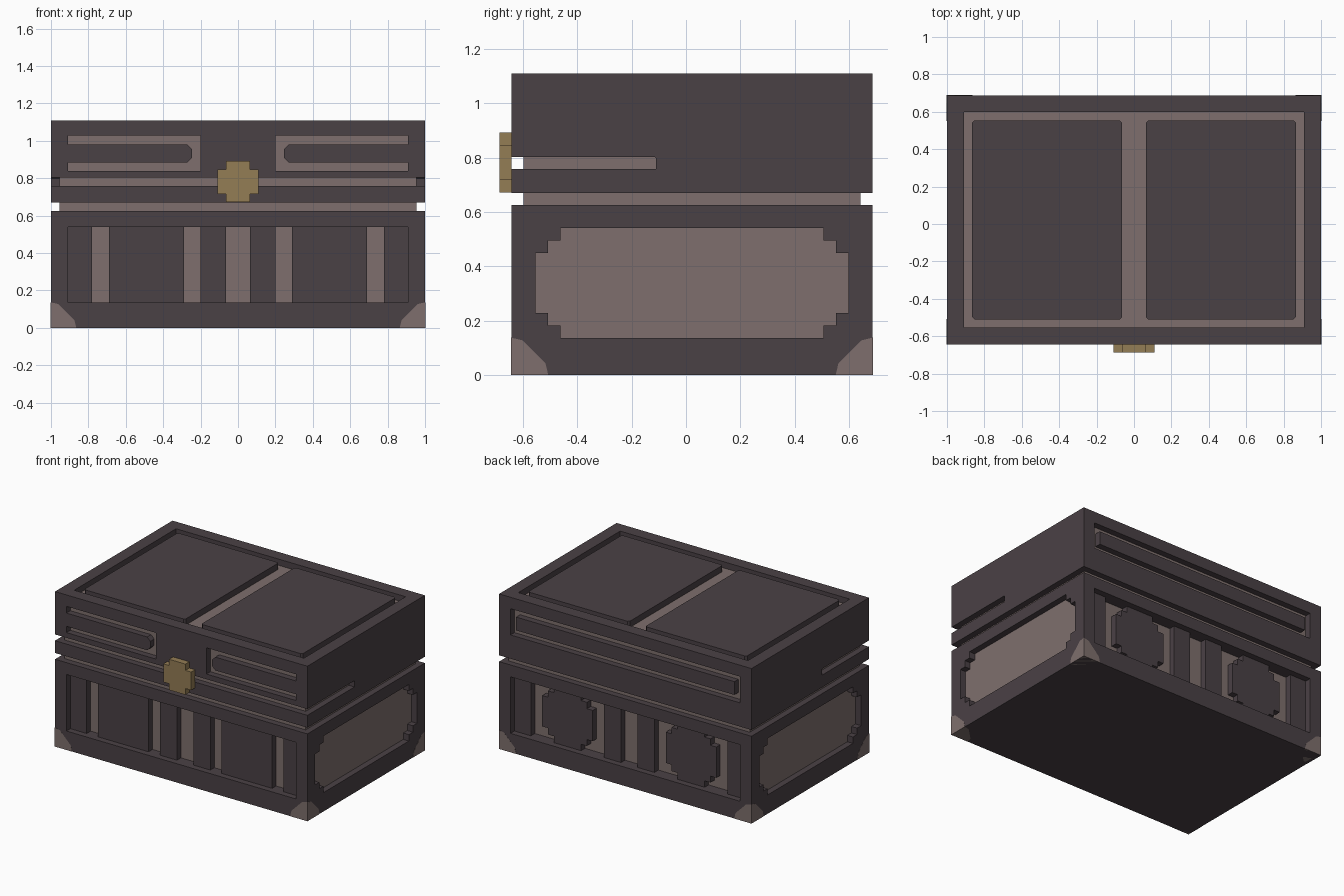
import bpy, bmesh

cube = bpy.data.objects.get("Cube")
if cube:
    bpy.data.objects.remove(cube, do_unlink=True)


def material(name, r, g, b):
    m = bpy.data.materials.new(name)
    m.use_nodes = True
    m.diffuse_color = (r, g, b, 1)
    m.node_tree.nodes["Principled BSDF"].inputs["Base Color"].default_value = (r, g, b, 1)
    return m


DARK = material("dark_wood", 0.0685, 0.0529, 0.0595)
LIGHT = material("light_wood", 0.209, 0.159, 0.153)
GOLD = material("dull_gold", 0.296, 0.205, 0.091)

# Overall sizes: D is the depth of one carved layer
D = 0.0445
X, Y0, Y1 = 1.0, -0.643, 0.687
BASE, LID, TOP = 0.625, 0.67, 1.11


def add_object(name, bm, mat):
    bmesh.ops.recalc_face_normals(bm, faces=bm.faces)
    me = bpy.data.meshes.new(name)
    bm.to_mesh(me)
    bm.free()
    me.materials.append(mat)
    ob = bpy.data.objects.new(name, me)
    bpy.context.scene.collection.objects.link(ob)
    return ob


def prism(name, mat, axis, d0, d1, *loops):
    """Plate from d0 to d1 along an axis; the first loop is the outline, the rest are holes."""
    place = {"x": lambda a, b, d: (d, a, b),
             "y": lambda a, b, d: (a, d, b),
             "z": lambda a, b, d: (a, b, d)}[axis]
    bm = bmesh.new()
    for loop in loops:
        vs = [bm.verts.new(place(a, b, d0)) for a, b in loop]
        for i, v in enumerate(vs):
            bm.edges.new((v, vs[(i + 1) % len(vs)]))
    bmesh.ops.triangle_fill(bm, use_beauty=True, edges=bm.edges[:])
    ext = bmesh.ops.extrude_face_region(bm, geom=bm.faces[:])
    moved = [g for g in ext["geom"] if isinstance(g, bmesh.types.BMVert)]
    bmesh.ops.translate(bm, verts=moved, vec=place(0, 0, d1 - d0))
    return add_object(name, bm, mat)


def rect(a0, a1, b0, b1):
    return [(a0, b0), (a1, b0), (a1, b1), (a0, b1)]


def stepped(a0, a1, b0, b1, steps=2, s=0.046):
    """Rectangle whose corners are cut in square steps."""
    q = []
    for i in range(steps + 1):
        q.append((i * s, (steps - i) * s))
        if i < steps:
            q.append(((i + 1) * s, (steps - i) * s))
    return ([(a0 + u, b0 + v) for u, v in q]
            + [(a1 - u, b0 + v) for u, v in reversed(q)]
            + [(a1 - u, b1 - v) for u, v in q]
            + [(a0 + u, b1 - v) for u, v in reversed(q)])


def chamfered(a0, a1, b0, b1, c):
    return [(a0 + c, b0), (a1 - c, b0), (a1, b0 + c), (a1, b1 - c),
            (a1 - c, b1), (a0 + c, b1), (a0, b1 - c), (a0, b0 + c)]


# Light inner cores, seen at the bottom of every recess
prism("base_core", LIGHT, "z", D, BASE, rect(-X + D, X - D, Y0 + 2 * D, Y1 - 2 * D))
prism("lid_core", LIGHT, "z", BASE, TOP - D, rect(-X + D, X - D, Y0 + D, Y1 - D))

# Base: floor plate, front and back frames, side frames
PZ0, PZ1 = 0.135, 0.54
prism("base_floor", DARK, "z", 0, D, rect(-X, X, Y0, Y1))
for name, d0, d1 in (("front", Y0, Y0 + D), ("back", Y1 - D, Y1)):
    prism(f"base_{name}_frame", DARK, "y", d0, d1,
          rect(-X, X, D, BASE), rect(-0.91, 0.91, PZ0, PZ1))
for name, s in (("left", 1), ("right", -1)):
    prism(f"base_{name}_frame", DARK, "x", s * (X - D), s * X,
          rect(Y0 + D, Y1 - D, D, BASE),
          stepped(Y0 + 2 * D, Y1 - 2 * D, PZ0, PZ1))

# Slat layers, one layer deeper than the frames
inner = rect(-X + D, X - D, D, BASE)
front_gaps = [(-0.78, -0.69), (-0.29, -0.20), (-0.065, 0.065), (0.20, 0.29), (0.69, 0.78)]
back_gaps = [(-0.78, -0.20), (-0.065, 0.065), (0.20, 0.78)]
prism("front_slats", DARK, "y", Y0 + D, Y0 + 2 * D, inner,
      *[rect(a, b, PZ0, PZ1) for a, b in front_gaps])
prism("back_slats", DARK, "y", Y1 - 2 * D, Y1 - D, inner,
      *[rect(a, b, PZ0, PZ1) for a, b in back_gaps])
for name, x0 in (("left", 0.29), ("right", -0.69)):
    prism(f"back_{name}_stepped_panel", DARK, "y", Y1 - 2 * D, Y1 - D,
          stepped(x0, x0 + 0.40, PZ0, PZ1))

# Light corner caps at the foot of the chest, a hair proud of the wood
cap = [(0, 0), (0.137, 0), (0.127, 0.042), (0.042, 0.127), (0, 0.137)]
for side, sx in (("left", 1), ("right", -1)):
    for end, y, sy in (("front", Y0, -1), ("back", Y1, 1)):
        bm = bmesh.new()
        e = 0.0015
        for u, v in cap:
            for a, b, c in ((u, 0, v), (0, u, v), (u, v, 0)):
                bm.verts.new((sx * (X + e - a), y + sy * (e - b), c - e + 0.0005))
        bmesh.ops.remove_doubles(bm, verts=bm.verts[:], dist=0.0001)
        hull = bmesh.ops.convex_hull(bm, input=bm.verts[:])
        bmesh.ops.delete(bm, geom=[g for g in hull["geom_interior"]
                                   if isinstance(g, bmesh.types.BMVert)], context="VERTS")
        ob = add_object(f"corner_cap_{end}_{side}", bm, LIGHT)
        ob.location.z = 0.001

# Lid front: band, groove above it, and a panel with two C-shaped channels
GZ0, GZ1 = 0.758, 0.803
CZ0, CZ1 = 0.84, 1.028
prism("lid_front_band", DARK, "y", Y0, Y0 + D, rect(-X, X, LID, GZ0))
c_shape = [(0.91, CZ0), (0.20, CZ0), (0.20, CZ1), (0.91, CZ1), (0.91, 0.98), (0.27, 0.98),
           (0.245, 0.955), (0.245, 0.91), (0.27, 0.885), (0.91, 0.885)]
prism("lid_front_panel", DARK, "y", Y0, Y0 + D, rect(-X, X, GZ1, TOP - D),
      c_shape, [(-a, b) for a, b in c_shape])

# Lid back: ring-shaped channel around a bar
prism("lid_back_panel", DARK, "y", Y1 - D, Y1,
      rect(-X, X, LID, TOP - D), rect(-0.91, 0.91, CZ0, CZ1))
prism("lid_back_bar", DARK, "y", Y1 - D, Y1, rect(-0.865, 0.865, 0.885, 0.98))

# Lid sides: the front groove wraps part of the way round
side = [(Y0 + D, LID), (Y1 - D, LID), (Y1 - D, TOP - D), (Y0 + D, TOP - D),
        (Y0 + D, GZ1), (-0.115, GZ1), (-0.11, GZ1 - 0.005), (-0.11, GZ0), (Y0 + D, GZ0)]
for name, s in (("left", 1), ("right", -1)):
    prism(f"lid_{name}_panel", DARK, "x", s * (X - D), s * X, side)

# Lid top: frame and two raised panels
prism("lid_top_frame", DARK, "z", TOP - D, TOP, rect(-X, X, Y0, Y1),
      rect(-0.91, 0.91, Y0 + 2 * D, Y1 - 2 * D))
for name, x0 in (("left", 0.064), ("right", -0.865)):
    prism(f"lid_top_{name}_panel", DARK, "z", TOP - D, TOP,
          chamfered(x0, x0 + 0.801, Y0 + 3 * D, Y1 - 3 * D, 0.012))

# Clasp
prism("clasp", GOLD, "y", Y0 - D, Y0, stepped(-0.11, 0.11, 0.672, 0.892, 1, 0.045))
